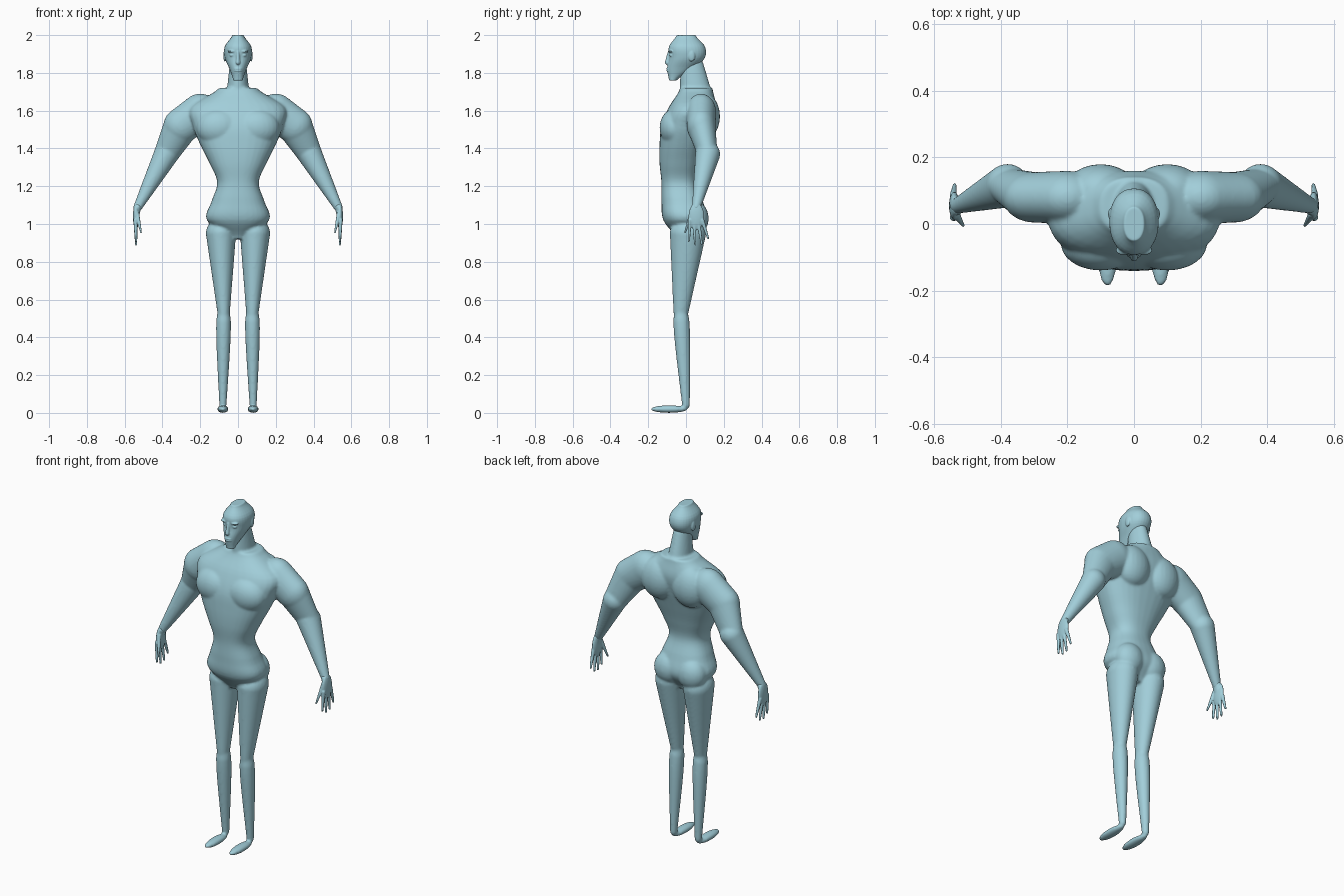
import bpy, bmesh, math
from mathutils import Vector, Matrix

if "Cube" in bpy.data.objects:
    bpy.data.objects.remove(bpy.data.objects["Cube"])

skin = bpy.data.materials.new("pale_blue_skin")
skin.use_nodes = True
colour = (.36, .62, .7, 1)
skin.diffuse_color = colour
skin.node_tree.nodes["Principled BSDF"].inputs["Base Color"].default_value = colour


def make_ring(bm, centre, across, depth, power=2, sides=32):
    """Superellipse of vertices spanned by two half-axis vectors."""
    ring = []
    for k in range(sides):
        angle = math.tau * k / sides
        c, s = math.cos(angle), math.sin(angle)
        u = math.copysign(abs(c) ** (2 / power), c)
        v = math.copysign(abs(s) ** (2 / power), s)
        ring.append(bm.verts.new(centre + across * u + depth * v))
    return ring


def skin_rings(bm, rings):
    for low, high in zip(rings, rings[1:]):
        for k in range(len(low)):
            bm.faces.new((low[k - 1], low[k], high[k], high[k - 1]))
    bm.faces.new(rings[0])
    bm.faces.new(rings[-1])


def ball(bm, centre, radii):
    placed = Matrix.Translation(centre) @ Matrix.Diagonal((*radii, 1))
    bmesh.ops.create_uvsphere(bm, u_segments=24, v_segments=16, radius=1, matrix=placed)


def bone(bm, start, end, r_start, r_end, deep=1, belly=0):
    """Round-ended taper between two joints, swelling nearer its start."""
    start, end = Vector(start), Vector(end)
    along = (end - start).normalized()
    across = along.cross(Vector((0, 1, 0))).normalized()
    depth = across.cross(along) * deep
    rings = []
    steps = 12
    for i in range(steps + 1):
        t = i / steps
        r = r_start + (r_end - r_start) * t + belly * math.sin(math.pi * math.sqrt(t))
        rings.append(make_ring(bm, start.lerp(end, t), across * r, depth * r))
    skin_rings(bm, rings)
    for joint, r in ((start, r_start), (end, r_end)):
        ball(bm, joint, (r, r * deep, r))


def spline(values, steps=5):
    """Smooth curve through evenly spaced values."""
    padded = [values[0], *values, values[-1]]
    curve = []
    for a, b, c, d in zip(padded, padded[1:], padded[2:], padded[3:]):
        for i in range(steps):
            t = i / steps
            bend = 2 * a - 5 * b + 4 * c - d + t * (3 * (b - c) + d - a)
            curve.append(b + t / 2 * (c - a + t * bend))
    return curve + [values[-1]]


def stack(bm, bottom, top, widths, fronts, backs, power):
    """Level sections at equal heights, from half widths and front and back edges."""
    sections = list(zip(spline(widths), spline(fronts), spline(backs)))
    rings = []
    for i, (wide, front, back) in enumerate(sections):
        z = bottom + (top - bottom) * i / (len(sections) - 1)
        centre = Vector((0, (front + back) / 2, z))
        rings.append(make_ring(bm, centre, Vector((wide, 0, 0)),
                               Vector((0, (back - front) / 2, 0)), power))
    skin_rings(bm, rings)


def mirror_sides(bm):
    """Copy everything built so far to the right side."""
    copy = bmesh.ops.duplicate(bm, geom=bm.verts[:] + bm.edges[:] + bm.faces[:])
    verts = [g for g in copy["geom"] if isinstance(g, bmesh.types.BMVert)]
    bmesh.ops.scale(bm, verts=verts, vec=(-1, 1, 1))


def finish(bm, name, voxel, rounds):
    """Fuse the overlapping masses into one smooth surface."""
    bmesh.ops.recalc_face_normals(bm, faces=bm.faces)
    mesh = bpy.data.meshes.new(name)
    bm.to_mesh(mesh)
    bm.free()
    mesh.materials.append(skin)
    part = bpy.data.objects.new(name, mesh)
    bpy.context.collection.objects.link(part)
    fuse = part.modifiers.new("fuse", 'REMESH')
    fuse.mode = 'VOXEL'
    fuse.voxel_size = voxel
    fuse.use_smooth_shade = True
    relax = part.modifiers.new("relax", 'SMOOTH')
    relax.iterations = rounds


# Joints of the left side
shoulder = (.2, .08, 1.59)
upper_arm = (.3, .08, 1.52)
elbow = (.38, .115, 1.37)
wrist = (.53, .055, 1.09)
hip = (.09, .01, .95)
knee = (.076, -.027, .53)
ankle = (.08, 0, .04)

# Arms and legs
body = bmesh.new()
bone(body, shoulder, upper_arm, .1, .095, deep=.8)
bone(body, upper_arm, elbow, .095, .066, deep=.8)
bone(body, elbow, wrist, .066, .024)
bone(body, hip, knee, .08, .033, deep=1.2)
bone(body, knee, ankle, .033, .019, deep=1.1, belly=.009)

# Feet, buttocks, chest muscles and shoulder blades
ball(body, (.08, -.09, .02), (.03, .1, .02))
ball(body, (.075, .05, 1.03), (.085, .07, .09))
ball(body, (.1, -.06, 1.51), (.12, .08, .1))
ball(body, (.1, .1, 1.57), (.11, .08, .12))
mirror_sides(body)

# Torso from crotch to collar, then the neck
stack(body, .92, 1.72,
      widths=[.04, .165, .14, .11, .15, .2, .24, .25, .1],
      fronts=[-.05, -.12, -.13, -.13, -.14, -.14, -.13, -.09, -.03],
      backs=[.05, .11, .09, .06, .08, .11, .14, .16, .14], power=2.4)
bone(body, (0, .05, 1.7), (0, .03, 1.85), .06, .043, deep=1.4)
finish(body, "body", .007, 6)

# Hands: flat palm, thumb and four fanned fingers
hands = bmesh.new()
palm = (.54, .055, 1.04)
bone(hands, wrist, palm, .019, .015, deep=1.5)
ball(hands, palm, (.016, .042, .07))
bone(hands, (.535, .03, 1.06), (.513, -.005, .955), .012, .005)
for i in range(4):
    tip = .89 + .012 * (i - 1.3) ** 2
    bone(hands, (.543, .02 + .022 * i, 1.02), (.539, .015 + .034 * i, tip), .011, .006)
mirror_sides(hands)
finish(hands, "hands", .0035, 3)

# Brows, eyelids and ears
head = bmesh.new()
ball(head, (.031, -.079, 1.914), (.025, .014, .007))
ball(head, (.031, -.077, 1.893), (.014, .011, .007))
ball(head, (.069, .03, 1.89), (.009, .018, .03))
mirror_sides(head)

# Skull, nose and lips
stack(head, 1.76, 2, widths=[.025, .045, .07, .07, .03],
      fronts=[-.09, -.1, -.09, -.09, -.05], backs=[-.05, .04, .1, .1, .05], power=2.2)
bone(head, (0, -.09, 1.91), (0, -.1, 1.855), .007, .012)
for z in (1.812, 1.822):
    ball(head, (0, -.094, z), (.022, .01, .005))
finish(head, "head", .0035, 3)
